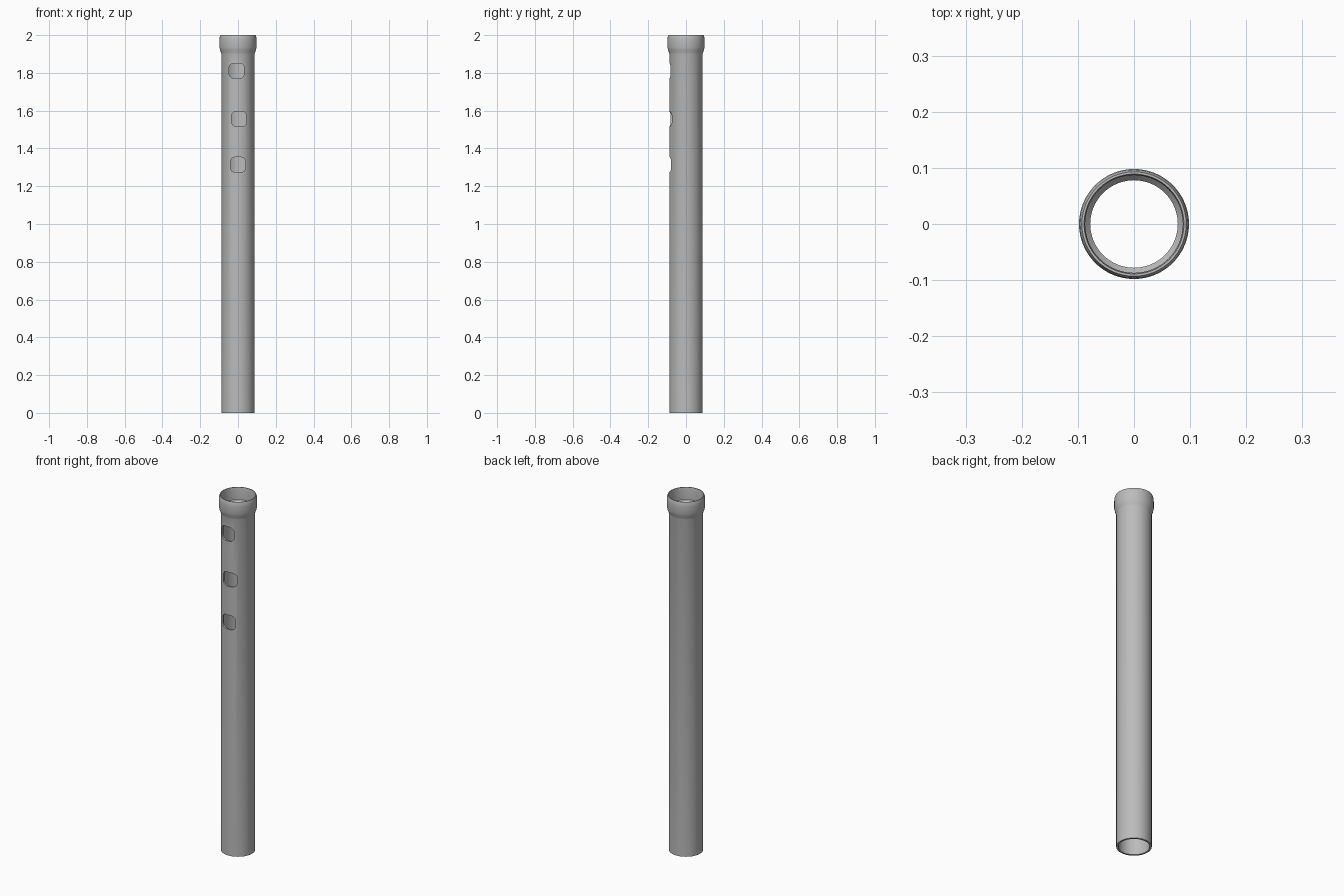
import bpy, bmesh
from math import sin, cos, pi, radians

cube = bpy.data.objects.get("Cube")
if cube:
    bpy.data.objects.remove(cube, do_unlink=True)

GREY = (0.5, 0.5, 0.5, 1)
metal = bpy.data.materials.new("grey_metal")
metal.use_nodes = True
metal.diffuse_color = GREY
metal.node_tree.nodes["Principled BSDF"].inputs["Base Color"].default_value = GREY


def add_object(name, bm):
    bmesh.ops.recalc_face_normals(bm, faces=bm.faces)
    mesh = bpy.data.meshes.new(name)
    bm.to_mesh(mesh)
    bm.free()
    mesh.materials.append(metal)
    obj = bpy.data.objects.new(name, mesh)
    bpy.context.collection.objects.link(obj)
    return obj


def lathe(name, profile, sides=64):
    """Turn a closed (radius, height) profile about the z axis."""
    bm = bmesh.new()
    rings = [[bm.verts.new((r * cos(2 * pi * i / sides), r * sin(2 * pi * i / sides), z))
              for i in range(sides)] for r, z in profile]
    for a, b in zip(rings, rings[1:] + rings[:1]):
        for i in range(sides):
            j = (i + 1) % sides
            bm.faces.new((a[i], a[j], b[j], b[i]))
    return add_object(name, bm)


def hole_cutter(name, x, z, half=0.04, corner=0.025):
    """Rounded square prism reaching through the front wall only."""
    bm = bmesh.new()
    outline = []
    for k, (sx, sz) in enumerate([(1, 1), (-1, 1), (-1, -1), (1, -1)]):
        for step in range(7):
            a = pi / 2 * (k + step / 6)
            outline.append(bm.verts.new((x + sx * (half - corner) + corner * cos(a), -0.15,
                                         z + sz * (half - corner) + corner * sin(a))))
    face = bm.faces.new(outline)
    ext = bmesh.ops.extrude_face_region(bm, geom=[face])
    moved = [g for g in ext["geom"] if isinstance(g, bmesh.types.BMVert)]
    bmesh.ops.translate(bm, verts=moved, vec=(0, 0.13, 0))
    obj = add_object(name, bm)
    obj.hide_render = True
    obj.hide_set(True)
    return obj


# Hollow tube with a flared socket collar at the top
OUTER, INNER, SOCKET, COLLAR = 0.088, 0.078, 0.087, 0.098
tube = lathe("tube_with_collar", [
    (INNER, 0), (OUTER, 0), (OUTER, 1.9), (0.09, 1.908), (0.095, 1.922),
    (COLLAR, 1.935), (COLLAR, 1.975), (0.0965, 1.99), (0.093, 2),
    (0.089, 2), (SOCKET, 1.99), (SOCKET, 1.93), (INNER, 1.92)])

# Three rounded holes in the front wall, slightly out of line
for n, (x, z) in enumerate([(-0.007, 1.811), (0.006, 1.556), (0, 1.314)], 1):
    cut = tube.modifiers.new(f"hole_{n}", "BOOLEAN")
    cut.operation = "DIFFERENCE"
    cut.solver = "EXACT"
    cut.object = hole_cutter(f"hole_cutter_{n}", x, z)

# Bake the cuts so the helpers can go, then shade smooth with sharp edges
depsgraph = bpy.context.evaluated_depsgraph_get()
baked = bpy.data.meshes.new_from_object(tube.evaluated_get(depsgraph))
tube.modifiers.clear()
tube.data = baked
for obj in [o for o in bpy.data.objects if o.name.startswith("hole_cutter")]:
    bpy.data.objects.remove(obj, do_unlink=True)

bpy.ops.object.select_all(action="DESELECT")
tube.select_set(True)
bpy.context.view_layer.objects.active = tube
bpy.ops.object.shade_smooth_by_angle(angle=radians(35))
